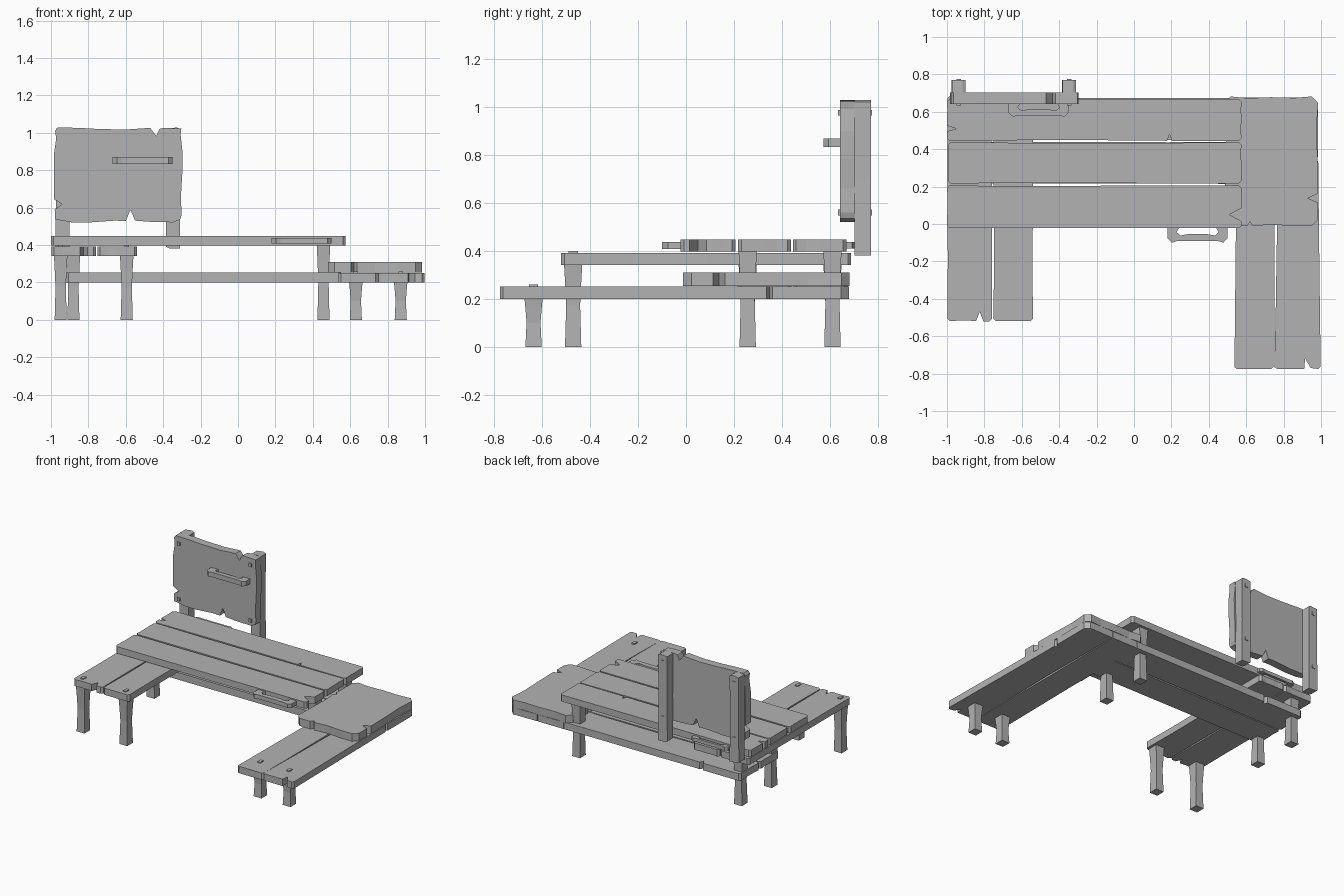
import bpy, bmesh, math, random
from mathutils import Vector

if "Cube" in bpy.data.objects:
    bpy.data.objects.remove(bpy.data.objects["Cube"])

random.seed(4)
wood = bpy.data.materials.new("weathered_grey")
wood.diffuse_color = (0.45, 0.45, 0.45, 1)
wood.use_nodes = True
wood.node_tree.nodes["Principled BSDF"].inputs["Base Color"].default_value = wood.diffuse_color


def finish(name, bm):
    bmesh.ops.recalc_face_normals(bm, faces=bm.faces)
    me = bpy.data.meshes.new(name)
    bm.to_mesh(me)
    bm.free()
    me.materials.append(wood)
    ob = bpy.data.objects.new(name, me)
    bpy.context.collection.objects.link(ob)
    return ob


def prism(name, outline, w0, w1, upright=False):
    """Extrude a 2D outline along z, or along y when upright."""
    bm = bmesh.new()
    rings = []
    for w in (w0, w1):
        rings.append([bm.verts.new((u, w, v) if upright else (u, v, w))
                      for u, v in outline])
    a, b = rings
    bm.faces.new(a)
    bm.faces.new(b)
    for i in range(len(a)):
        j = (i + 1) % len(a)
        bm.faces.new((a[i], a[j], b[j], b[i]))
    return finish(name, bm)


def worn_outline(x0, x1, y0, y1, notches=(), c=0.014, sag=0.004):
    """Rectangle with clipped corners, wavy edges and V-shaped splits.
    A notch is (side, position, width, depth); sides 0-3: low y, high x, high y, low x."""
    corners = [Vector(p) for p in ((x0, y0), (x1, y0), (x1, y1), (x0, y1))]
    pts = []
    for s in range(4):
        p, q = corners[s], corners[(s + 1) % 4]
        length = (q - p).length
        d = (q - p) / length
        inward = Vector((-d.y, d.x))
        marks = [(c, 0), (length - c, 0)]
        spans = []
        for side, pos, width, depth in notches:
            if side == s:
                t = (pos - (p.x if s % 2 == 0 else p.y)) * (d.x + d.y)
                spans.append((t - width, t + width))
                marks += [(t - width / 2, 0), (t, depth), (t + width / 2, 0)]
        for f in (0.25, 0.5, 0.75):
            t = f * length
            if all(t < a or t > b for a, b in spans):
                marks.append((t, random.uniform(0, sag)))
        pts += [p + d * t + inward * h for t, h in sorted(marks)]
    return [tuple(v) for v in pts]


def plank(name, x0, x1, y0, y1, z0, z1, notches=(), c=0.014, sag=0.004):
    return prism(name, worn_outline(x0, x1, y0, y1, notches, c, sag), z0, z1)


def box(name, x0, x1, y0, y1, z0, z1):
    return prism(name, [(x0, y0), (x1, y0), (x1, y1), (x0, y1)], z0, z1)


def leg(name, x, y, height):
    """Square leg with a carved waist."""
    bm = bmesh.new()
    rings = []
    for f, r in ((0, 0.034), (0.2, 0.032), (0.5, 0.029), (0.8, 0.034), (1, 0.038)):
        rings.append([bm.verts.new((x + sx * r * 0.95, y + sy * r, f * height))
                      for sx, sy in ((-1, -1), (1, -1), (1, 1), (-1, 1))])
    bm.faces.new(rings[0])
    bm.faces.new(rings[-1])
    for a, b in zip(rings, rings[1:]):
        for i in range(4):
            j = (i + 1) % 4
            bm.faces.new((a[i], a[j], b[j], b[i]))
    return finish(name, bm)


def handle(name, x, y, z0, z1, half=0.16, reach=0.07, sign=-1):
    """Flat bracket handle reaching out from y."""
    side = [(half, 0), (half, 0.7), (half * 0.86, 1.0), (half * 0.7, 0.9)]
    inner = [(half * 0.62, 0), (half * 0.7, 0.3), (half * 0.58, 0.52), (half * 0.3, 0.42)]
    path = side + [(-u, v) for u, v in reversed(side)]
    path += [(-u, v) for u, v in inner] + list(reversed(inner))
    return prism(name, [(x + u, y + sign * v * reach) for u, v in path], z0, z1)


# Main table top: three long planks
plank("table_plank_front", -1.0, 0.575, -0.022, 0.206, 0.397, 0.447, [(1, 0.05, 0.07, 0.065)])
plank("table_plank_middle", -0.995, 0.575, 0.217, 0.437, 0.397, 0.447)
plank("table_plank_back", -1.0, 0.575, 0.445, 0.668, 0.397, 0.447,
      [(3, 0.51, 0.03, 0.05), (0, 0.19, 0.025, 0.035)])

# Left side bench planks running under the table
plank("left_bench_plank_outer", -0.998, -0.758, -0.52, 0.685, 0.342, 0.392,
      [(0, -0.825, 0.04, 0.05)])
plank("left_bench_plank_inner", -0.752, -0.54, -0.52, 0.688, 0.342, 0.392)

# Low back shelf under the table
plank("shelf_plank_front", -0.92, 0.55, 0.215, 0.44, 0.2, 0.253)
plank("shelf_plank_back", -0.92, 0.55, 0.447, 0.675, 0.2, 0.253, [(2, -0.6, 0.03, 0.03)])

# Low right bench; the inner gap tapers toward the front
prism("right_bench_plank_inner", [(0.537, -0.765), (0.55, -0.775), (0.735, -0.775), (0.75, -0.76),
      (0.752, -0.5), (0.75, 0), (0.752, 0.675), (0.54, 0.675), (0.545, 0)], 0.2, 0.251)
prism("right_bench_plank_outer", [(0.75, -0.765), (0.765, -0.775), (0.91, -0.775), (0.915, -0.72),
      (0.945, -0.77), (0.985, -0.775), (0.998, -0.762), (0.992, -0.3), (0.985, 0.335),
      (0.955, 0.348), (0.985, 0.36), (0.985, 0.645), (0.955, 0.678),
      (0.757, 0.675), (0.765, 0), (0.757, -0.5), (0.752, -0.7)], 0.2, 0.251)

# Wide slab on the corner
plank("corner_slab", 0.482, 0.985, -0.012, 0.682, 0.253, 0.31,
      [(1, 0.138, 0.05, 0.055), (0, 0.62, 0.03, 0.025), (3, 0.45, 0.04, 0.02)], c=0.035, sag=0.01)

# Legs
for i, x in enumerate((-0.948, -0.595)):
    leg(f"left_bench_leg_{i + 1}", x, -0.47, 0.345)
for i, x in enumerate((0.63, 0.87)):
    leg(f"right_bench_leg_{i + 1}", x, -0.635, 0.203)
for i, y in enumerate((0.257, 0.61)):
    leg(f"table_left_leg_{i + 1}", -0.88, y, 0.345)
    leg(f"table_right_leg_{i + 1}", 0.457, y, 0.4)

# Pegs on the benches
r = 0.012
for i, (x, y, z) in enumerate(((-0.948, -0.47, 0.385), (-0.595, -0.47, 0.385),
                               (0.63, -0.635, 0.245), (0.87, -0.635, 0.245))):
    box(f"bench_peg_{i + 1}", x - r, x + r, y - r * 1.6, y + r * 1.6, z, z + 0.014)

# Upright back board with split edges
prism("back_board", [(-0.935, 0.53), (-0.89, 0.521), (-0.80, 0.52), (-0.66, 0.53), (-0.60, 0.528),
      (-0.575, 0.588), (-0.55, 0.53), (-0.46, 0.523), (-0.345, 0.521), (-0.31, 0.535),
      (-0.302, 0.56), (-0.305, 0.66), (-0.298, 0.78), (-0.297, 0.90), (-0.307, 0.99),
      (-0.303, 1.022), (-0.40, 1.026), (-0.42, 1.02), (-0.437, 0.983), (-0.47, 1.026),
      (-0.60, 1.017), (-0.75, 1.02), (-0.85, 1.026), (-0.965, 1.028), (-0.978, 1.01),
      (-0.972, 0.97), (-0.985, 0.88), (-0.985, 0.645), (-0.94, 0.618), (-0.98, 0.59),
      (-0.978, 0.535)], 0.642, 0.702, upright=True)

# Two posts carrying the board, each pegged twice through
for side, x in (("left", -0.938), ("right", -0.347)):
    prism(f"post_{side}", [(x - 0.038, 0.39), (x - 0.02, 0.382), (x + 0.038, 0.38),
          (x + 0.036, 0.7), (x + 0.038, 1.02), (x + 0.02, 1.028), (x - 0.036, 1.022),
          (x - 0.035, 0.7)], 0.702, 0.77, upright=True)
    for level, z in (("low", 0.56), ("high", 0.975)):
        box(f"post_peg_{side}_{level}", x - r, x + r, 0.634, 0.775, z - r, z + r)

# Bracket handles on the board, the table front and the table back
handle("board_handle", -0.51, 0.643, 0.833, 0.869)
handle("table_front_handle", 0.34, -0.02, 0.407, 0.438, reach=0.08)
handle("table_back_handle", -0.68, 0.664, 0.41, 0.436, half=0.15, reach=0.038, sign=1)
